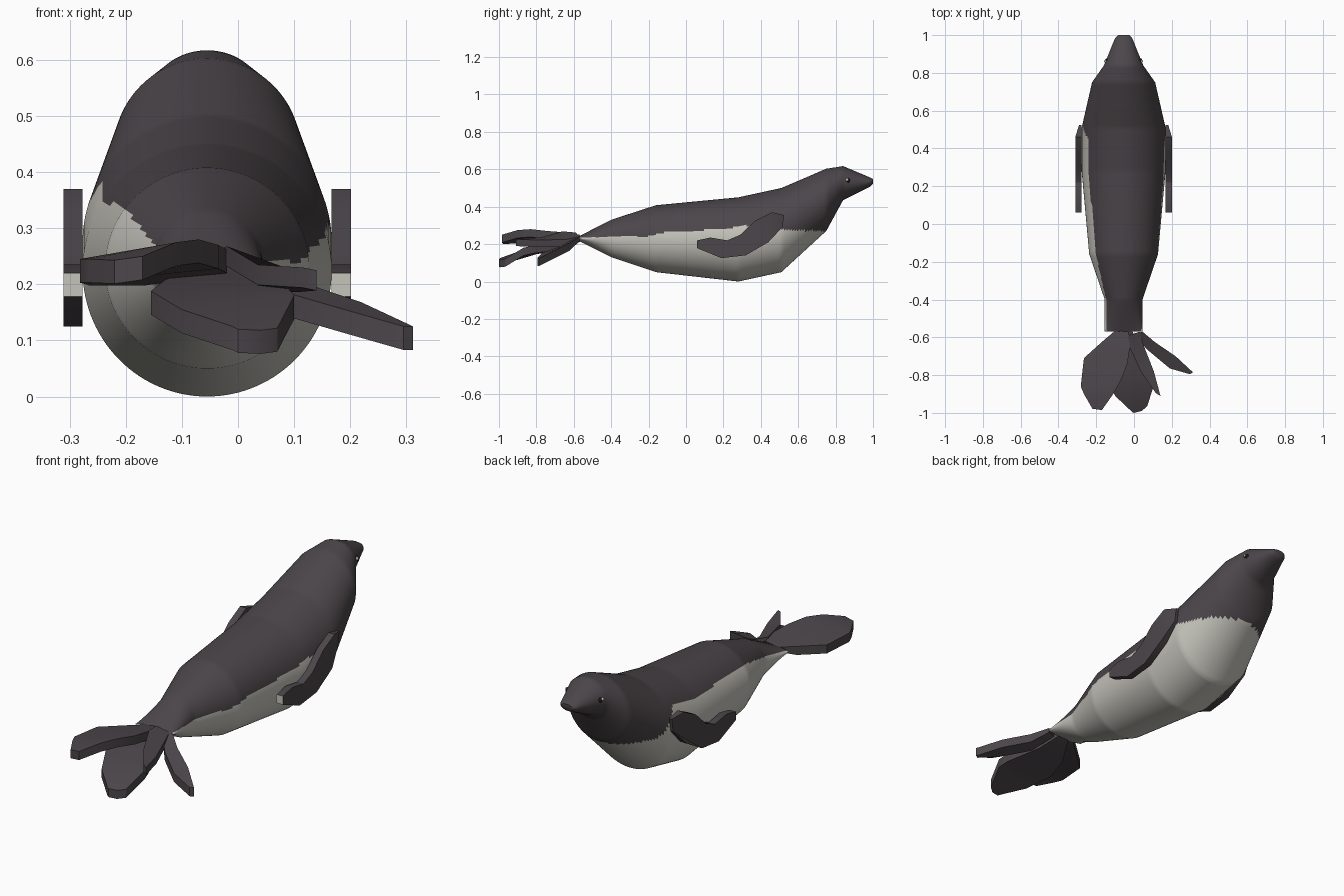
import bpy, bmesh, math

if "Cube" in bpy.data.objects:
    bpy.data.objects.remove(bpy.data.objects["Cube"])

CX = -0.055  # body centre line


def material(name, rgb):
    m = bpy.data.materials.new(name)
    m.diffuse_color = (*rgb, 1)
    m.use_nodes = True
    m.node_tree.nodes["Principled BSDF"].inputs["Base Color"].default_value = m.diffuse_color
    return m


DARK = material("charcoal skin", (0.072, 0.061, 0.068))
PALE = material("pale belly", (0.56, 0.55, 0.50))
BLACK = material("eye black", (0.01, 0.01, 0.01))


def finish(name, bm, mats, angle=None):
    bmesh.ops.recalc_face_normals(bm, faces=bm.faces)
    me = bpy.data.meshes.new(name)
    bm.to_mesh(me)
    bm.free()
    ob = bpy.data.objects.new(name, me)
    bpy.context.collection.objects.link(ob)
    for m in mats:
        me.materials.append(m)
    if angle:
        bpy.ops.object.select_all(action='DESELECT')
        ob.select_set(True)
        bpy.context.view_layer.objects.active = ob
        bpy.ops.object.shade_smooth_by_angle(angle=math.radians(angle))
    return ob


def lerp_table(table, y):
    """Linear interpolation in rows (y, values...)."""
    if y <= table[0][0]:
        return table[0][1:]
    for a, b in zip(table, table[1:]):
        if y <= b[0]:
            t = (y - a[0]) / (b[0] - a[0])
            return tuple(p + (q - p) * t for p, q in zip(a[1:], b[1:]))
    return table[-1][1:]


# Body: lofted ellipses, rows are y, top, bottom, half width
SECTIONS = [(-0.57, 0.243, 0.215, 0.10), (-0.40, 0.33, 0.13, 0.10),
            (-0.16, 0.408, 0.05, 0.182), (0.28, 0.45, 0.0, 0.222),
            (0.51, 0.50, 0.05, 0.222), (0.75, 0.603, 0.27, 0.167),
            (0.84, 0.617, 0.435, 0.104), (0.985, 0.556, 0.507, 0.045),
            (1.0, 0.547, 0.522, 0.03)]
# Height of the belly colour on each side
RIGHT = [(-0.57, 0.235), (-0.2, 0.242), (-0.1, 0.265), (0.2, 0.28),
         (0.4, 0.31), (0.55, 0.275), (0.75, 0.27)]
LEFT = [(-0.57, 0.235), (-0.4, 0.27), (-0.16, 0.335), (0.3, 0.35),
        (0.45, 0.385), (0.57, 0.28), (0.75, 0.27)]

SIDES = 120
ys = []
for a, b in zip(SECTIONS, SECTIONS[1:]):
    n = max(1, round((b[0] - a[0]) / 0.014))
    ys += [a[0] + (b[0] - a[0]) * i / n for i in range(n)]
ys.append(SECTIONS[-1][0])
bm = bmesh.new()
rings = []
for y in ys:
    top, bot, w = lerp_table(SECTIONS, y)
    rings.append([bm.verts.new((CX + w * math.cos(2 * math.pi * i / SIDES), y,
                                (top + bot) / 2 + (top - bot) / 2 * math.sin(2 * math.pi * i / SIDES)))
                  for i in range(SIDES)])
for r, s in zip(rings, rings[1:]):
    for i in range(SIDES):
        j = (i + 1) % SIDES
        bm.faces.new((r[i], r[j], s[j], s[i]))
bm.faces.new(rings[0])
bm.faces.new(rings[-1])
for f in bm.faces:
    c = f.calc_center_median()
    limit = lerp_table(RIGHT if c.x > CX else LEFT, c.y)[0]
    f.material_index = int(c.z < limit and c.y < 0.78)
finish("body", bm, [DARK, PALE], 50)

# Front flippers: flat plates with a chamfered leading end and pale rear tip
OUTLINE = [(0.06, 0.22), (0.06, 0.178), (0.19, 0.125), (0.32, 0.14),
           (0.44, 0.21), (0.515, 0.29), (0.525, 0.355), (0.46, 0.37),
           (0.37, 0.325), (0.29, 0.25), (0.22, 0.22), (0.13, 0.235)]
for name, side in (("left_flipper", -1), ("right_flipper", 1)):
    bm = bmesh.new()
    inner = [bm.verts.new((CX + side * 0.222, y, z)) for y, z in OUTLINE]
    outer = [bm.verts.new((CX + side * (0.236 if y > 0.5 else 0.256), y, z)) for y, z in OUTLINE]
    caps = [bm.faces.new(inner), bm.faces.new(outer)]
    for i in range(len(OUTLINE)):
        j = (i + 1) % len(OUTLINE)
        f = bm.faces.new((inner[i], inner[j], outer[j], outer[i]))
        f.material_index = int(i == 0)
    bmesh.ops.triangulate(bm, faces=caps)
    finish(name, bm, [DARK, PALE], 30)


# Tail blades: lofted strips of left/right points on the upper side
def blade(name, stations, thick=0.042):
    bm = bmesh.new()
    loops = []
    for i, (l, r) in enumerate(stations):
        t = thick * (0.55 if i == 0 else 1)
        loops.append([bm.verts.new(p) for p in
                      (l, r, (r[0], r[1], r[2] - t), (l[0], l[1], l[2] - t))])
    for a, b in zip(loops, loops[1:]):
        for i in range(4):
            j = (i + 1) % 4
            bm.faces.new((a[i], a[j], b[j], b[i]))
    bm.faces.new(loops[0])
    bm.faces.new(loops[-1])
    finish(name, bm, [DARK], 30)


blade("tail_blade_left", [
    ((-0.10, -0.565, 0.24), (-0.03, -0.57, 0.25)),
    ((-0.165, -0.62, 0.24), (-0.02, -0.64, 0.262)),
    ((-0.265, -0.71, 0.24), (-0.035, -0.74, 0.27)),
    ((-0.282, -0.86, 0.245), (-0.07, -0.83, 0.28)),
    ((-0.265, -0.90, 0.245), (-0.11, -0.90, 0.275)),
    ((-0.22, -0.978, 0.243), (-0.17, -0.985, 0.25))])
blade("tail_blade_lower", [
    ((-0.07, -0.565, 0.236), (-0.01, -0.565, 0.236)),
    ((-0.13, -0.68, 0.208), (0.03, -0.66, 0.215)),
    ((-0.155, -0.80, 0.188), (0.09, -0.82, 0.192)),
    ((-0.10, -0.91, 0.155), (0.10, -0.87, 0.18)),
    ((-0.01, -0.995, 0.125), (0.07, -0.965, 0.122)),
    ((0.0, -1.0, 0.12), (0.04, -0.99, 0.118))])
blade("tail_blade_middle", [
    ((-0.03, -0.59, 0.262), (0.03, -0.57, 0.24)),
    ((-0.02, -0.66, 0.268), (0.05, -0.64, 0.225)),
    ((0.035, -0.78, 0.235), (0.105, -0.78, 0.222)),
    ((0.115, -0.895, 0.23), (0.14, -0.91, 0.225))], 0.036)
blade("tail_blade_right", [
    ((0.0, -0.585, 0.24), (0.045, -0.57, 0.238)),
    ((0.07, -0.665, 0.19), (0.11, -0.625, 0.205)),
    ((0.19, -0.765, 0.155), (0.22, -0.70, 0.168)),
    ((0.295, -0.795, 0.125), (0.312, -0.785, 0.125))])


# Eyes: dark beads with a small pale glint
def bead(name, loc, radius, mat):
    bm = bmesh.new()
    bmesh.ops.create_uvsphere(bm, u_segments=16, v_segments=10, radius=radius)
    bmesh.ops.translate(bm, verts=bm.verts, vec=loc)
    finish(name, bm, [mat], 60)


for name, side in (("left", -1), ("right", 1)):
    bead(name + "_eye", (CX + side * 0.086, 0.865, 0.54), 0.013, BLACK)
    bead(name + "_eye_glint", (CX + side * 0.095, 0.861, 0.544), 0.008, PALE)
